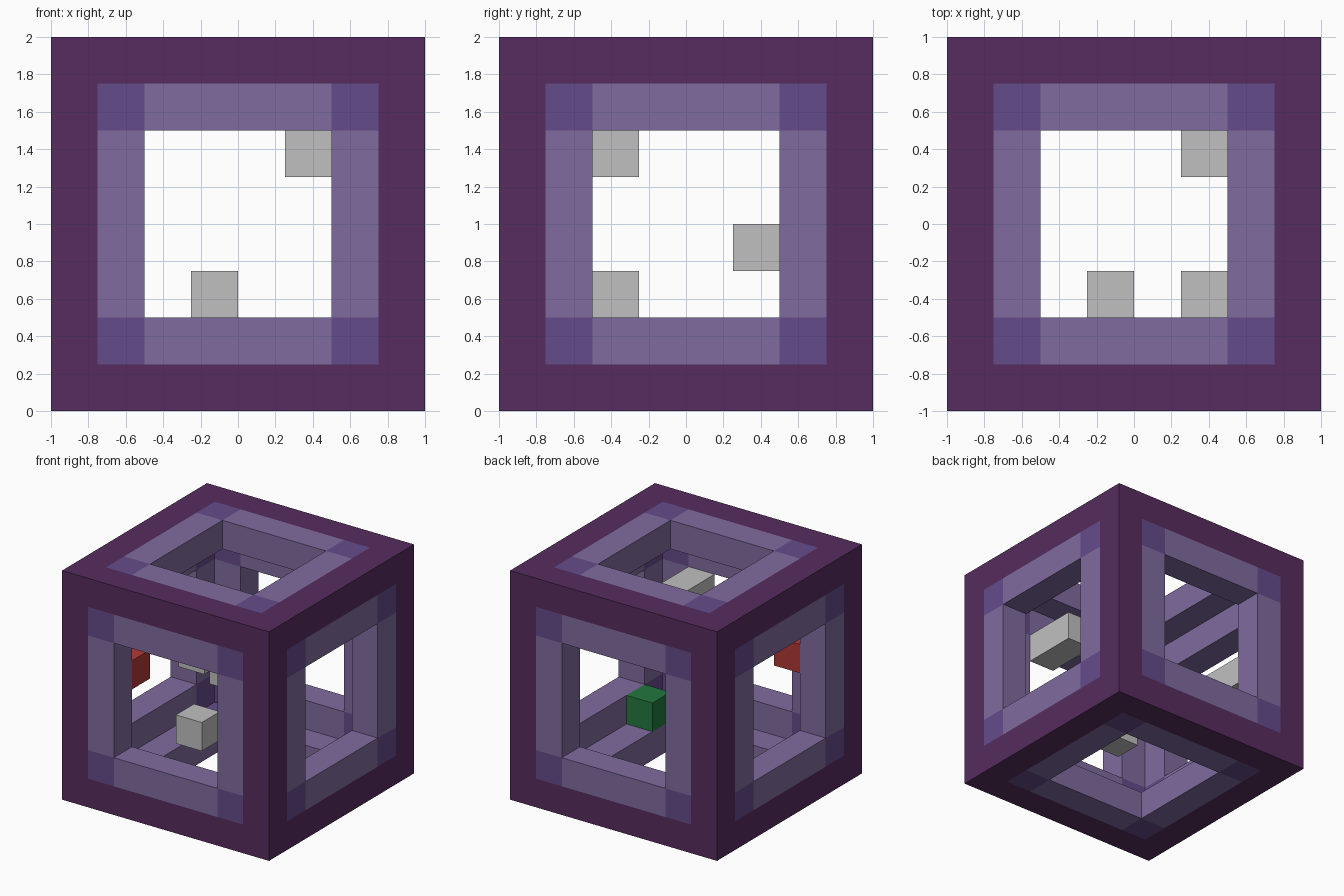
import bpy, bmesh
from mathutils import Vector

cube = bpy.data.objects.get("Cube")
if cube:
    bpy.data.objects.remove(cube, do_unlink=True)


def linear(c):
    c /= 255
    return c / 12.92 if c <= 0.04045 else ((c + 0.055) / 1.055) ** 2.4


def material(name, *rgb):
    m = bpy.data.materials.new(name)
    color = [linear(c) for c in rgb] + [1]
    m.use_nodes = True
    m.diffuse_color = color
    m.node_tree.nodes["Principled BSDF"].inputs["Base Color"].default_value = color
    return m


dark = material("dark purple", 86, 44, 94)
light = material("light purple", 128, 107, 159)
violet = material("violet", 101, 75, 139)
grey = material("grey", 192, 192, 192)
red = material("red", 176, 57, 52)
green = material("green", 34, 120, 63)

AXES = [Vector((1, 0, 0)), Vector((0, 1, 0)), Vector((0, 0, 1))]
UNIT = 0.25


def add_object(name, bm, mats, location=(0, 0, 0)):
    mesh = bpy.data.meshes.new(name)
    bm.to_mesh(mesh)
    bm.free()
    for m in mats:
        mesh.materials.append(m)
    ob = bpy.data.objects.new(name, mesh)
    ob.location = location
    bpy.context.scene.collection.objects.link(ob)
    return ob


# Hollow cube: outer and inner skins, cut into bands, with a window in each side
bm = bmesh.new()
for size in (2, 1.5):
    bmesh.ops.create_cube(bm, size=size)
for axis in AXES:
    for offset in (-0.75, -0.5, 0.5, 0.75):
        bmesh.ops.bisect_plane(bm, geom=bm.verts[:] + bm.edges[:] + bm.faces[:],
                               plane_co=axis * offset, plane_no=axis)


def sorted_abs(face):
    return sorted(abs(v) for v in face.calc_center_median())


windows = [f for f in bm.faces if sorted_abs(f)[1] < 0.4]
bmesh.ops.delete(bm, geom=windows, context='FACES')

# Window linings join the two skins
rims = [e for e in bm.edges if e.is_boundary]
for axis in AXES:
    for side in (-1, 1):
        loop = [e for e in rims
                if all((v.co @ axis) * side > 0.7 for v in e.verts)]
        bmesh.ops.bridge_loops(bm, edges=loop)
bmesh.ops.recalc_face_normals(bm, faces=bm.faces[:])

# Dark border, light bands, violet band corners
for f in bm.faces:
    low, mid, high = sorted_abs(f)
    f.material_index = 0 if mid > 0.76 else 2 if low > 0.51 else 1
add_object("cube_frame", bm, [dark, light, violet], (0, 0, 1))


# Small blocks inside, placed by lowest corner and size in grid units
def block(name, mat, corner, size=(1, 1, 1)):
    bm = bmesh.new()
    bmesh.ops.create_cube(bm, size=UNIT)
    bmesh.ops.scale(bm, vec=size, verts=bm.verts)
    centre = (Vector(corner) + Vector(size) / 2) * UNIT
    add_object(name, bm, [mat], centre)


block("upper_front_block", grey, (1, -3, 5), (1, 2, 1))
block("side_block", grey, (-3, 1, 3), (1, 2, 1))
block("lower_block", grey, (-1, -2, 2))
block("upper_back_block", grey, (1, 1, 6))
block("red_block", red, (-3, -3, 4))
block("green_block", green, (2, -2, 1))
